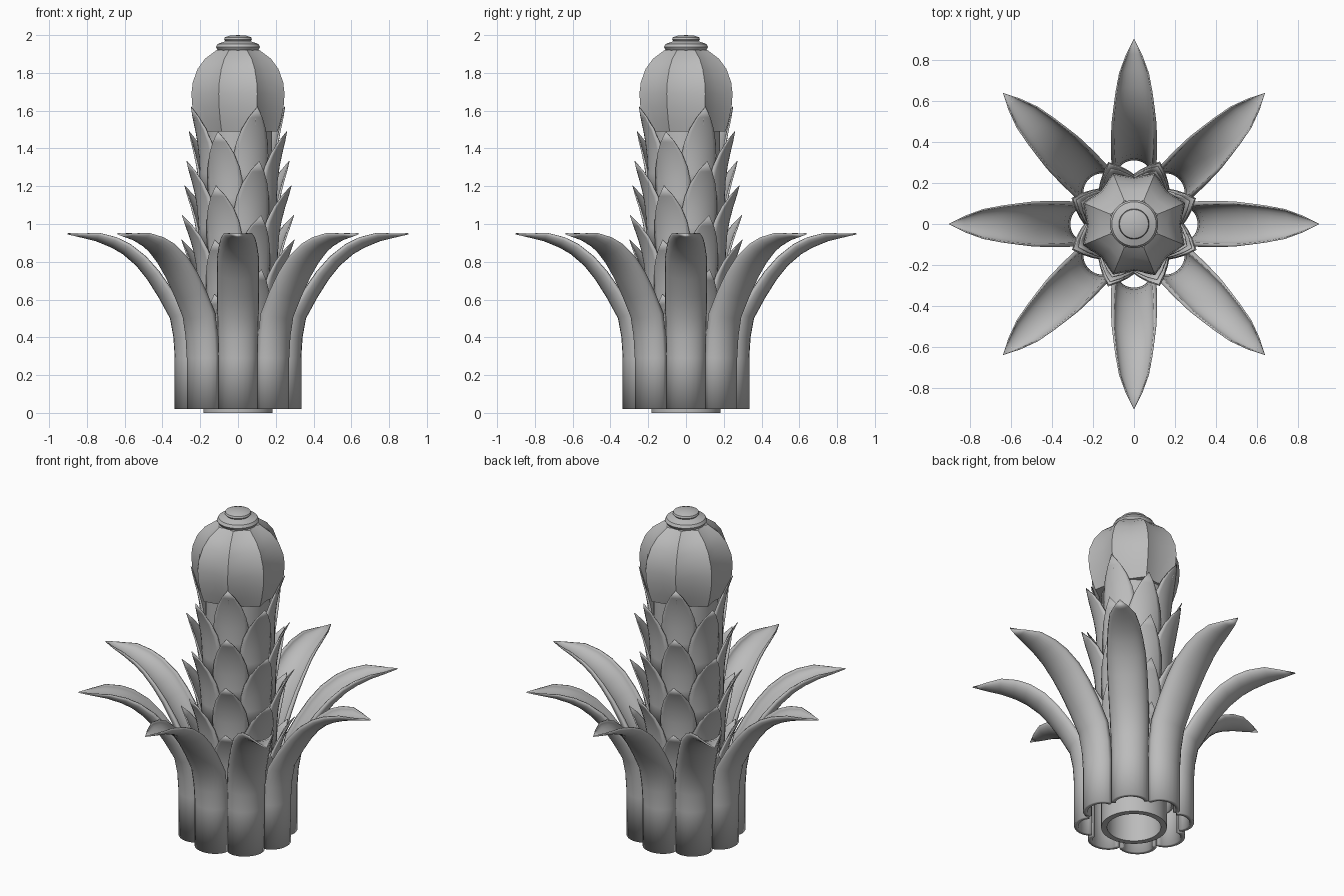
import bpy, bmesh
from math import sin, cos, pi, radians

cube = bpy.data.objects.get("Cube")
if cube:
    bpy.data.objects.remove(cube, do_unlink=True)

stone = bpy.data.materials.new("plain_grey")
stone.use_nodes = True
GREY = (0.5, 0.5, 0.5, 1)
stone.diffuse_color = GREY
stone.node_tree.nodes["Principled BSDF"].inputs["Base Color"].default_value = GREY


def grid_object(name, rows, closed=False, angle=30):
    """Skin a list of equal-length point rows into one smooth-shaded object."""
    bm = bmesh.new()
    grid = [[bm.verts.new(p) for p in row] for row in rows]
    count = len(rows[0])
    for a, b in zip(grid, grid[1:]):
        for i in range(count if closed else count - 1):
            j = (i + 1) % count
            bm.faces.new((a[i], a[j], b[j], b[i]))
    bmesh.ops.remove_doubles(bm, verts=bm.verts, dist=0.0005)
    if closed:
        bmesh.ops.recalc_face_normals(bm, faces=bm.faces)
    mesh = bpy.data.meshes.new(name)
    bm.to_mesh(mesh)
    bm.free()
    mesh.materials.append(stone)
    obj = bpy.data.objects.new(name, mesh)
    bpy.context.collection.objects.link(obj)
    bpy.ops.object.select_all(action='DESELECT')
    obj.select_set(True)
    bpy.context.view_layer.objects.active = obj
    bpy.ops.object.shade_smooth_by_angle(angle=radians(angle))
    return obj


def lathe(name, profile, sides=48):
    rows = [[(r * cos(2 * pi * i / sides), r * sin(2 * pi * i / sides), z)
             for i in range(sides)] for r, z in profile]
    return grid_object(name, rows, closed=True)


def thicken(obj, thickness):
    mod = obj.modifiers.new("thickness", 'SOLIDIFY')
    mod.thickness = thickness
    mod.offset = -1
    # thin the shell towards the tip
    group = obj.vertex_groups.new(name="body")
    top = max(v.co.z for v in obj.data.vertices)
    low = min(v.co.z for v in obj.data.vertices)
    for v in obj.data.vertices:
        k = (v.co.z - low) / (top - low)
        group.add([v.index], 1 - 0.75 * k ** 3, 'REPLACE')
    mod.vertex_group = group.name


# Hollow central stem
lathe("stem", [(0.15, 1.4), (0.15, 0), (0.183, 0), (0.183, 0.9),
               (0.18, 1.3), (0.18, 1.52), (0, 1.52)])

# Ribbed bulb: ridges between shallow hollows
bulb = [(0, 1.49), (0.21, 1.49), (0.228, 1.55), (0.242, 1.62), (0.247, 1.69),
        (0.24, 1.75), (0.215, 1.82), (0.175, 1.875), (0.115, 1.92), (0, 1.93)]
rows = []
for r, z in bulb:
    ring = []
    for i in range(16):
        a = i * pi / 8
        rr = r * (1.08 if i % 2 else 0.92)
        ring.append((rr * cos(a), rr * sin(a), z))
    rows.append(ring)
grid_object("bulb", rows, closed=True, angle=25)

# Finial cap
lathe("cap", [(0, 1.9), (0.085, 1.905), (0.108, 1.92), (0.117, 1.937),
              (0.108, 1.953), (0.08, 1.963), (0.066, 1.968), (0.074, 1.977),
              (0.07, 1.988), (0.045, 1.997), (0, 2.0)])

# Large channel-shaped leaves: radius, height, half width, channel depth
rail = [(0.335, 0.02, 0.105, 0.088), (0.335, 0.29, 0.105, 0.088),
        (0.342, 0.4, 0.107, 0.086), (0.36, 0.5, 0.11, 0.085),
        (0.42, 0.61, 0.112, 0.08), (0.48, 0.705, 0.112, 0.075),
        (0.54, 0.78, 0.11, 0.07), (0.61, 0.84, 0.1, 0.066),
        (0.67, 0.875, 0.09, 0.06), (0.75, 0.908, 0.073, 0.047),
        (0.83, 0.928, 0.04, 0.022), (0.903, 0.945, 0, 0)]


def leaf(name, turn):
    rows = []
    for n, (r, z, w, d) in enumerate(rail):
        p, q = rail[max(n - 1, 0)], rail[min(n + 1, len(rail) - 1)]
        tr, tz = q[0] - p[0], q[1] - p[1]
        size = (tr * tr + tz * tz) ** 0.5
        row = []
        for i in range(13):
            f = (i / 6 - 1) * pi / 2
            depth = d * (1 - cos(f))
            x, y = r - tz / size * depth, w * sin(f)
            row.append((x * cos(turn) - y * sin(turn),
                        x * sin(turn) + y * cos(turn),
                        z + tr / size * depth))
        rows.append(row)
    thicken(grid_object(name, rows), 0.025)


for k in range(8):
    leaf(f"outer_leaf_{k + 1}", k * pi / 4)

# Overlapping scales: height fraction, half width, share of outward flare
scale_shape = [(0, 0.085, 0), (0.25, 0.1, 0.04), (0.45, 0.1, 0.12),
               (0.6, 0.085, 0.25), (0.75, 0.06, 0.45), (0.88, 0.031, 0.7),
               (1, 0, 1)]


def scale(name, turn, tip):
    base = 0.195 + 0.02 * (1.62 - tip)
    flare = 0.075 + 0.07 * (1.62 - tip)
    flare = min(flare, 0.115)
    rows = []
    for t, w, out in scale_shape:
        r = base + flare * out
        row = []
        for i in range(9):
            u = i / 4 - 1
            a = turn + u * w / base
            rr = r + 0.012 * (1 - u * u) * (1 - t)
            row.append((rr * cos(a), rr * sin(a), tip - 0.47 * (1 - t)))
        rows.append(row)
    thicken(grid_object(name, rows), 0.014)


for k in range(8):
    top = 1.62 if k % 2 == 0 else 1.49
    for level in range(4):
        scale(f"stem_scale_{k + 1}_{level + 1}", pi / 8 + k * pi / 4,
              top - 0.287 * level)
